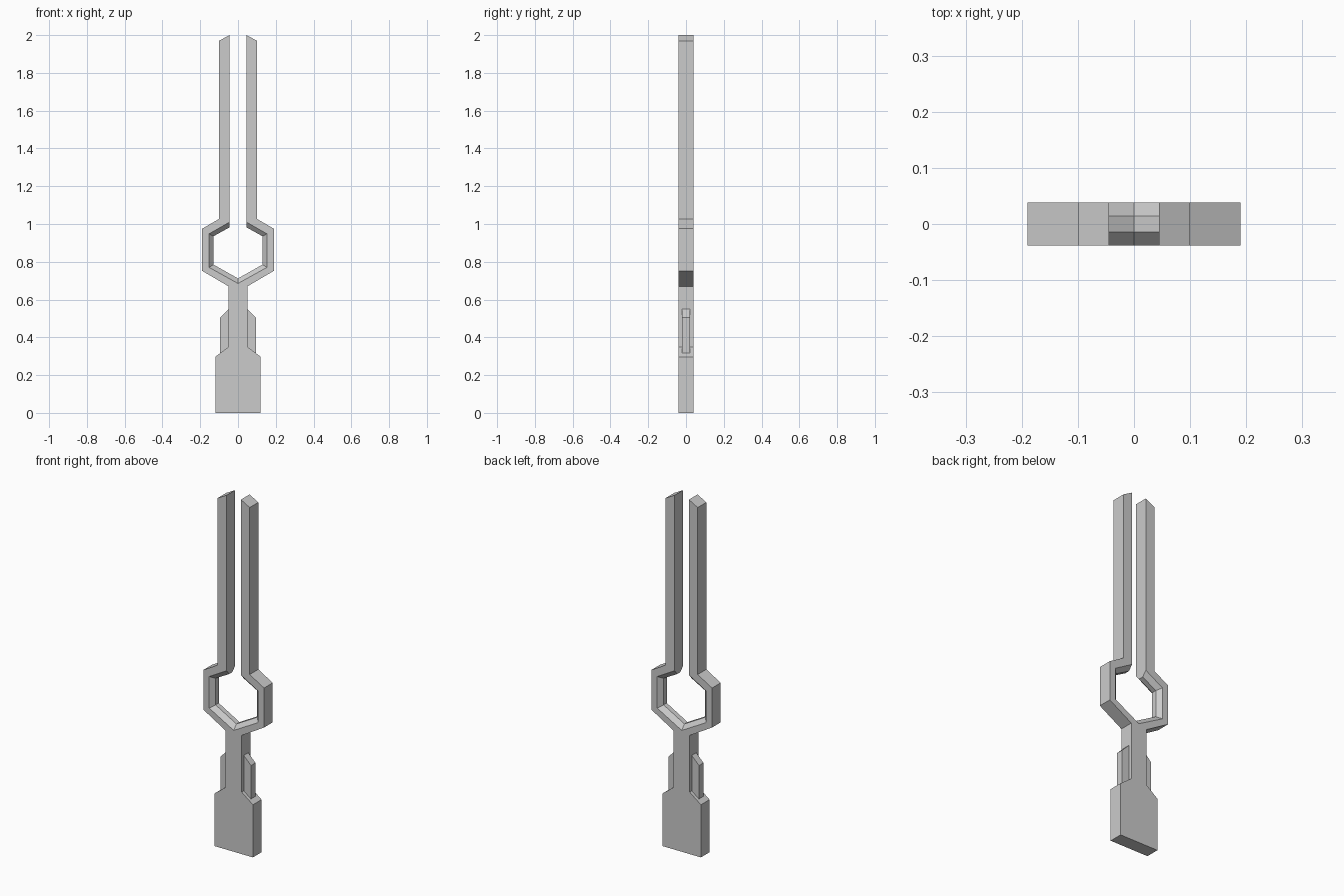
import bpy, bmesh

old = bpy.data.objects.get("Cube")
if old:
    bpy.data.objects.remove(old, do_unlink=True)

HALF = 0.0385    # half thickness of the body
RIDGE = 0.014    # half thickness of the ridge inside the ring
FIN = 0.02       # half thickness of the side fins

grey = bpy.data.materials.new("plain grey")
grey.use_nodes = True
grey.diffuse_color = (0.6, 0.6, 0.6, 1)
grey.node_tree.nodes["Principled BSDF"].inputs["Base Color"].default_value = (0.6, 0.6, 0.6, 1)


def loft(name, sections, on_centre=False):
    """Join equal cross-sections into a closed solid, then mirror it across x."""
    bm = bmesh.new()
    rings = [[bm.verts.new(p) for p in s] for s in sections]
    n = len(rings[0])
    for a, b in zip(rings, rings[1:]):
        for i in range(n):
            j = (i + 1) % n
            bm.faces.new((a[i], a[j], b[j], b[i]))
    bm.faces.new(rings[0])
    bm.faces.new(rings[-1])
    bmesh.ops.recalc_face_normals(bm, faces=bm.faces)
    if on_centre:
        # open the half where it meets its mirror image
        inner = [f for f in bm.faces if all(abs(v.co.x) < 1e-5 for v in f.verts)]
        bmesh.ops.delete(bm, geom=inner, context='FACES')
    mesh = bpy.data.meshes.new(name)
    bm.to_mesh(mesh)
    bm.free()
    mesh.materials.append(grey)
    obj = bpy.data.objects.new(name, mesh)
    bpy.context.collection.objects.link(obj)
    mod = obj.modifiers.new("mirror", 'MIRROR')
    mod.merge_threshold = 0.0005
    return obj


def body_section(outer, inner, ridge):
    pts = [(outer, -HALF), (inner, -HALF), (ridge, -RIDGE),
           (ridge, RIDGE), (inner, HALF), (outer, HALF)]
    return [(p[0], y, p[1]) for p, y in pts]


# Handle, ring and prong: outer edge, inner edge, inner ridge as (x, z)
stations = [
    ((0.12, 0), (0, 0), (0, 0)),                     # handle foot
    ((0.12, 0.297), (0, 0.297), (0, 0.297)),         # handle shoulder
    ((0.05, 0.35), (0, 0.35), (0, 0.35)),            # stem bottom
    ((0.05, 0.67), (0, 0.685), (0, 0.712)),          # stem top, ring bottom
    ((0.19, 0.752), (0.153, 0.77), (0.13, 0.785)),   # ring lower corner
    ((0.19, 0.975), (0.153, 0.948), (0.13, 0.935)),  # ring upper corner
    ((0.1, 1.027), (0.045, 1.01), (0.045, 0.982)),   # prong root
    ((0.1, 1.97), (0.045, 2), (0.045, 2)),           # prong tip
]
loft("forked_body", [body_section(*s) for s in stations], on_centre=True)

# Thin fins on both sides of the stem
fin_profile = [(0.045, 0.34), (0.095, 0.31), (0.095, 0.505), (0.05, 0.55), (0.045, 0.55)]
loft("side_fins", [[(x, y, z) for x, z in fin_profile] for y in (-FIN, FIN)])
